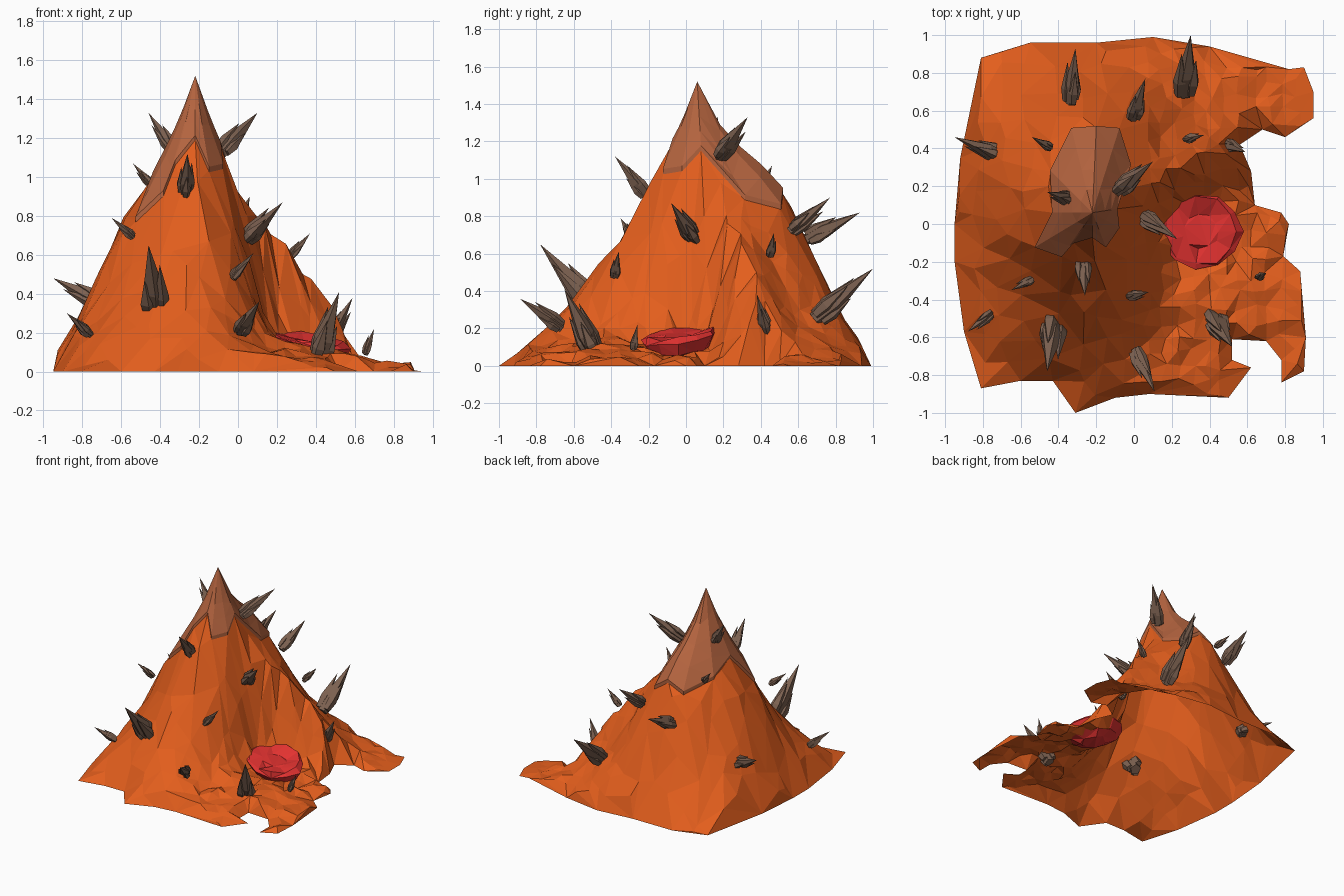
import bpy, bmesh, math, random
from mathutils import Vector, geometry

random.seed(4)
cube = bpy.data.objects.get("Cube")
if cube:
    bpy.data.objects.remove(cube, do_unlink=True)

PEAK = Vector((-.22, .06))


def material(name, colour):
    mat = bpy.data.materials.new(name)
    mat.use_nodes = True
    rgba = (*colour, 1)
    mat.diffuse_color = rgba
    mat.node_tree.nodes["Principled BSDF"].inputs["Base Color"].default_value = rgba
    return mat


orange = material("orange_earth", (.77, .112, .012))
brown = material("brown_peak", (.46, .128, .05))
stone = material("grey_stone", (.2, .118, .08))
red = material("red_pool", (.77, .032, .03))


def finish(bm, name, mat, recalc=True):
    """Turn a bmesh into a flat shaded object."""
    if recalc:
        bmesh.ops.recalc_face_normals(bm, faces=bm.faces)
    mesh = bpy.data.meshes.new(name)
    bm.to_mesh(mesh)
    bm.free()
    mesh.materials.append(mat)
    obj = bpy.data.objects.new(name, mesh)
    bpy.context.collection.objects.link(obj)
    return obj


# Slope profiles: heights at set distances from the peak, by compass angle
DISTANCES = (0, .08, .2, .3, .4, .5, .6, .75, .95, 1.2)
PROFILES = {
    10: (1.28, 1, .72, .36, .14, .1, .07, .05, .02),
    25: (1.28, 1.02, .86, .77, .69, .6, .38, .1, 0),
    45: (1.28, 1.02, .88, .76, .62, .46, .26, .1, .02),
    70: (1.3, 1.13, 1.03, .92, .78, .6, .33, .1, 0),
    90: (1.32, 1.18, 1.1, 1.01, .88, .66, .28, 0, 0),
    135: (1.3, 1.1, .95, .8, .62, .45, .25, .05, 0),
    180: (1.28, 1.03, .88, .75, .5, .25, 0, 0, 0),
    225: (1.28, 1.04, .87, .65, .47, .32, .17, .03, 0),
    270: (1.29, 1.06, .91, .74, .58, .46, .28, .08, 0),
    300: (1.28, 1, .78, .55, .4, .23, .11, .08, .02),
    325: (1.25, .95, .66, .32, .14, .13, .12, .09, .03),
    350: (1.26, .96, .5, .11, .07, .05, .05, .04, .03),
}


def along(profile, d):
    steps = (1.5, *profile)
    for i in range(len(steps) - 1):
        if d <= DISTANCES[i + 1]:
            f = (d - DISTANCES[i]) / (DISTANCES[i + 1] - DISTANCES[i])
            return steps[i] + (steps[i + 1] - steps[i]) * f
    return steps[-1]


def height(p):
    rel = p - PEAK
    angle = math.degrees(math.atan2(rel.y, rel.x)) % 360
    keys = sorted(PROFILES)
    low = max((k for k in keys if k <= angle), default=keys[-1])
    high = min((k for k in keys if k > angle), default=keys[0])
    f = ((angle - low) % 360) / ((high - low) % 360)
    return along(PROFILES[low], rel.length) * (1 - f) + along(PROFILES[high], rel.length) * f


def inside(p, poly):
    hit = False
    for a, b in zip(poly, poly[1:] + poly[:1]):
        if (a.y > p.y) != (b.y > p.y) and p.x < a.x + (b.x - a.x) * (p.y - a.y) / (b.y - a.y):
            hit = not hit
    return hit


OUTLINE = [Vector(p) for p in (
    (-.81, -.87), (-.6, -.83), (-.43, -.83), (-.31, -1), (-.1, -.92), (.08, -.9), (.5, -.92),
    (.62, -.76), (.52, -.72), (.52, -.61), (.7, -.62), (.78, -.72), (.78, -.84), (.9, -.78),
    (.91, -.6), (.88, -.25), (.79, -.17), (.82, 0), (.78, .06), (.64, .1), (.62, .28), (.56, .42),
    (.68, .5), (.8, .46), (.95, .56), (.95, .7), (.9, .83), (.82, .82), (.4, .94), (.1, .99),
    (-.2, .96), (-.55, .96), (-.81, .88), (-.92, .35), (-.95, 0), (-.95, -.2), (-.9, -.57))]
CAP_RIM = [Vector(p) for p in (
    (-.33, .5), (-.2, .51), (-.08, .5), (-.02, .31), (-.09, .08), (-.08, -.02), (-.15, -.12),
    (-.22, -.07), (-.32, -.1), (-.38, -.17), (-.52, -.12), (-.43, .06), (-.44, .28))]
CAP_SCALES = (1, .75, .5, .27)
POOL = Vector((.355, -.04))
SIDES = len(CAP_RIM)

# Mountain: triangulated jittered points, lifted by the slope profiles
points = list(OUTLINE) + [PEAK.copy()]
first_ring = len(points)
points += [PEAK + (r - PEAK) * s for s in CAP_SCALES for r in CAP_RIM]
fixed = len(points)
creases = []
for k in range(len(CAP_SCALES)):
    start = first_ring + k * SIDES
    for i in range(SIDES):
        creases.append((start + i, start + (i + 1) % SIDES))
        outer_end = start + i + SIDES
        creases.append((start + i, outer_end if outer_end < fixed else first_ring - 1))


def scatter(step, x_low, x_high):
    for i in range(int((x_high - x_low) / step) + 1):
        for j in range(int(2 / step) + 1):
            p = Vector((x_low + i * step, j * step - 1))
            p += Vector((random.uniform(-.3, .3), random.uniform(-.3, .3))) * step
            clear = all((p - a).length > step * .5 for a in OUTLINE + CAP_RIM)
            if clear and inside(p, OUTLINE) and not inside(p, CAP_RIM):
                points.append(p)


scatter(.13, -.95, .0)
scatter(.08, .07, .95)
verts, _, faces, origin, _, _ = geometry.delaunay_2d_cdt(
    points, creases, [list(range(len(OUTLINE)))], 1, 1e-5)
bm = bmesh.new()
for p, ids in zip(verts, origin):
    first = min(ids, default=0)
    z = 0 if first < len(OUTLINE) else height(p)
    if first == first_ring - 1:
        z = 1.5
    if first >= fixed:
        z = max(.01, z + random.uniform(-.02, .02))
    bm.verts.new((p.x, p.y, z))
bm.verts.ensure_lookup_table()
for f in faces:
    # Leave the ground open below the pool only
    if any((verts[i] - POOL).length > .19 for i in f):
        bm.faces.new([bm.verts[i] for i in f])
loose = [v for v in bm.verts if not v.link_faces]
bmesh.ops.delete(bm, geom=loose, context='VERTS')
finish(bm, "mountain", orange, recalc=False)


def bridge(bm, a, b):
    n = len(a)
    for i in range(n):
        bm.faces.new((a[i], a[(i + 1) % n], b[(i + 1) % n], b[i]))


def fan(bm, ring, tip):
    for i, v in enumerate(ring):
        bm.faces.new((v, ring[(i + 1) % len(ring)], tip))


# Peak cap: a thin zigzag shell over the summit
bm = bmesh.new()
rings = []
for scale, lift in ((1, -.01),) + tuple((s, .02) for s in CAP_SCALES):
    ring = []
    for r in CAP_RIM:
        p = PEAK + (r - PEAK) * scale
        out = PEAK + (p - PEAK) * 1.02
        ring.append(bm.verts.new((out.x, out.y, height(p) + lift)))
    rings.append(ring)
for a, b in zip(rings, rings[1:]):
    bridge(bm, a, b)
fan(bm, rings[-1], bm.verts.new((PEAK.x, PEAK.y, 1.52)))
bmesh.ops.triangulate(bm, faces=bm.faces)
finish(bm, "peak_cap", brown)

# Pool: a rough faceted dish with a raised lip, higher on the uphill side
bm = bmesh.new()
rings = []
for radius, z in ((.1, .05), (.18, .09), (.23, .15), (.2, .175), (.1, .15)):
    ring = []
    for i in range(11):
        a = math.tau * i / 11
        r = radius * random.uniform(.9, 1.04)
        x, y = r * math.cos(a), r * math.sin(a) * .92
        ring.append(bm.verts.new((POOL.x + x, POOL.y + y,
                                  z + y * .1 - x * .15 + random.uniform(-.015, .015))))
    rings.append(ring)
for a, b in zip(rings, rings[1:]):
    bridge(bm, a, b)
bm.faces.new(rings[0])
bm.faces.new(rings[-1])
bmesh.ops.triangulate(bm, faces=bm.faces)
finish(bm, "lava_pool", red)


# Stone spikes: clusters of tapering shards, given as base and tip
def shard(bm, base, axis, length, radius):
    turn = axis.to_track_quat('Z', 'Y')
    rings = []
    for scale, along_axis in ((.7, -.12), (1, .25)):
        rings.append([bm.verts.new(base + turn @ Vector((
            radius * scale * math.cos(math.tau * i / 5),
            radius * scale * math.sin(math.tau * i / 5), length * along_axis))) for i in range(5)])
    bridge(bm, *rings)
    bm.faces.new(rings[0])
    fan(bm, rings[1], bm.verts.new(base + axis * length))


SPIKES = (
    ((-.72, .37, .36), (-.95, .46, .48)), ((-.77, -.48, .2), (-.88, -.57, .3)),
    ((-.45, .41, .97), (-.54, .46, 1.07)), ((-.34, .13, 1.15), (-.46, .17, 1.33)),
    ((-.55, -.3, .7), (-.65, -.35, .79)), ((-.43, -.52, .34), (-.46, -.78, .65)),
    ((-.27, -.22, .93), (-.26, -.38, 1.12)), ((-.07, .19, 1.14), (.1, .33, 1.33)),
    ((.05, .04, .69), (.23, -.08, .87)), ((0, .58, .74), (.06, .77, .9)),
    ((-.33, .67, .69), (-.31, .93, .82)), ((.27, .72, .28), (.3, 1, .52)),
    ((.48, .43, .19), (.59, .38, .38)), ((.28, .45, .6), (.37, .47, .71)),
    ((.42, -.5, .09), (.52, -.65, .41)), ((.66, -.28, .1), (.7, -.26, .22)),
    ((.02, -.69, .22), (.11, -.89, .36)), ((-.02, -.38, .49), (.08, -.36, .61)))
for n, (base, tip) in enumerate(SPIKES):
    base, tip = Vector(base), Vector(tip)
    size = (tip - base).length
    axis = (tip - base).normalized()
    side = axis.orthogonal().normalized()
    other = axis.cross(side)
    bm = bmesh.new()
    shard(bm, base, axis, size, size * .15)
    for k, part in enumerate((.7, .58, .48)):
        a = math.tau * k / 3 + n
        shift = (side * math.cos(a) + other * math.sin(a)) * size * .1
        shard(bm, base + shift, (axis * size + shift * .4).normalized(), size * part, size * .1)
    finish(bm, f"stone_spike_{n + 1}", stone)
